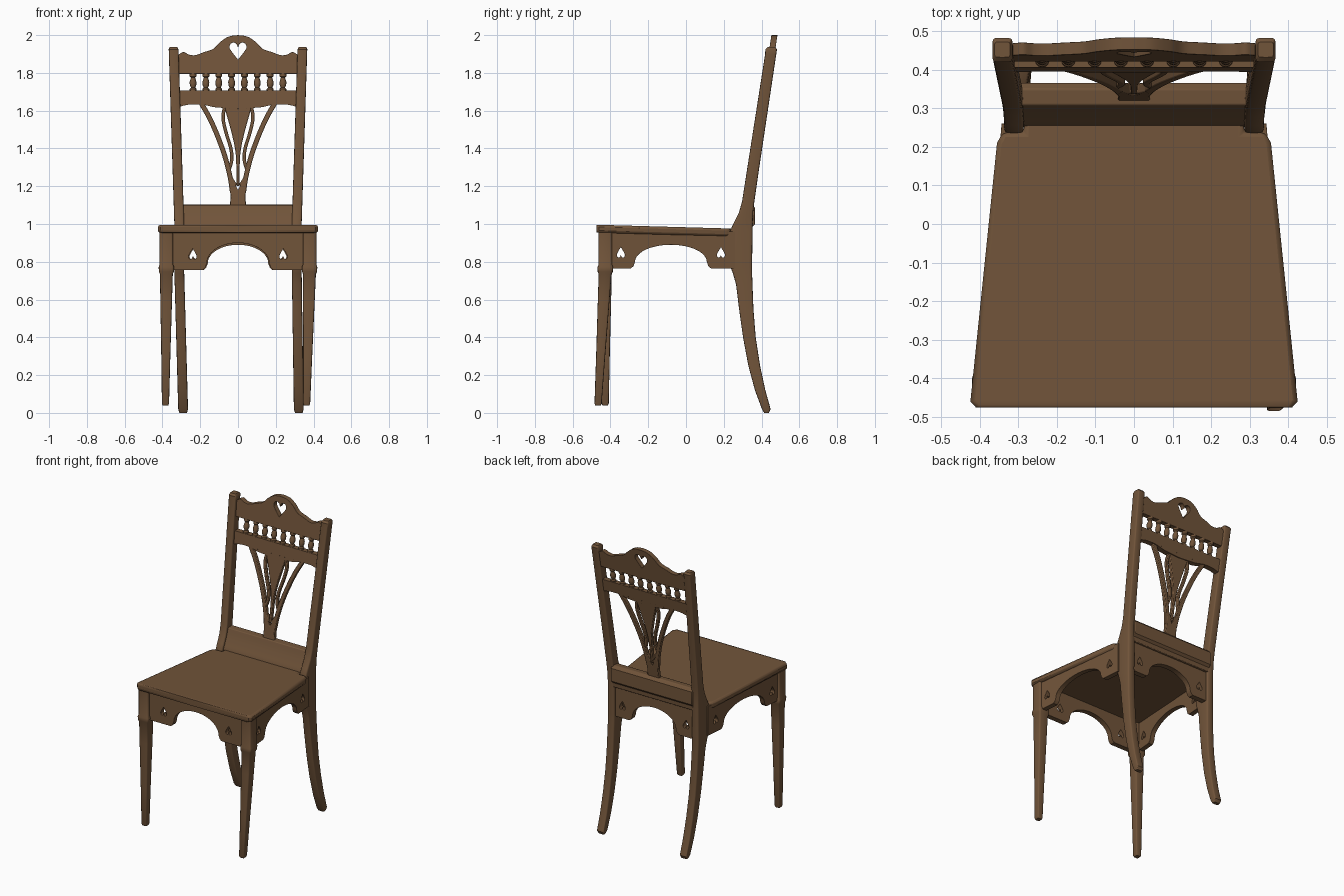
import bpy, bmesh, math
from mathutils import Vector

if "Cube" in bpy.data.objects:
    bpy.data.objects.remove(bpy.data.objects["Cube"])

# One wood colour
wood = bpy.data.materials.new("brown wood")
wood.use_nodes = True
colour = (0.165, 0.089, 0.042, 1)
wood.diffuse_color = colour
bsdf = next(n for n in wood.node_tree.nodes if n.type == 'BSDF_PRINCIPLED')
bsdf.inputs["Base Color"].default_value = colour
bsdf.inputs["Roughness"].default_value = 0.6


def finish(name, mesh, bevel=0):
    """Clean the mesh, link it, then soften its edges and shading."""
    bm = bmesh.new()
    bm.from_mesh(mesh)
    bmesh.ops.remove_doubles(bm, verts=bm.verts, dist=0.0002)
    bmesh.ops.recalc_face_normals(bm, faces=bm.faces)
    bm.to_mesh(mesh)
    bm.free()
    mesh.name = name
    mesh.materials.clear()
    mesh.materials.append(wood)
    obj = bpy.data.objects.new(name, mesh)
    bpy.context.collection.objects.link(obj)
    bpy.ops.object.select_all(action='DESELECT')
    obj.select_set(True)
    bpy.context.view_layer.objects.active = obj
    bpy.ops.object.shade_smooth_by_angle(angle=math.radians(35))
    if bevel:
        mod = obj.modifiers.new("soft edges", 'BEVEL')
        mod.width = bevel
        mod.segments = 2
        mod.limit_method = 'ANGLE'
        mod.angle_limit = math.radians(50)
    return obj


def panel(name, loops, thick, place, bevel=0.004):
    """Cut a board from closed 2D loops (first is the rim, others are holes)."""
    curve = bpy.data.curves.new(name, 'CURVE')
    curve.dimensions = '2D'
    curve.fill_mode = 'BOTH'
    curve.extrude = thick / 2
    for loop in loops:
        spline = curve.splines.new('POLY')
        spline.points.add(len(loop) - 1)
        spline.use_cyclic_u = True
        for point, (u, v) in zip(spline.points, loop):
            point.co = (u, v, 0, 1)
    temp = bpy.data.objects.new(name + "_temp", curve)
    bpy.context.collection.objects.link(temp)
    graph = bpy.context.evaluated_depsgraph_get()
    mesh = bpy.data.meshes.new_from_object(temp.evaluated_get(graph))
    bpy.data.objects.remove(temp)
    for v in mesh.vertices:
        v.co = Vector(place(*v.co))
    return finish(name, mesh, bevel)


def loft(name, rings, power=0.3, sides=20):
    """Skin rings of (x, y, z, half width, half depth); low power is squarer."""
    def soft(c):
        return math.copysign(abs(c) ** power, c) if abs(c) > 1e-6 else 0
    bm = bmesh.new()
    rows = []
    for x, y, z, hx, hy in rings:
        angles = [2 * math.pi * i / sides for i in range(sides)]
        rows.append([bm.verts.new((x + hx * soft(math.cos(a)),
                                   y + hy * soft(math.sin(a)), z)) for a in angles])
    for low, high in zip(rows, rows[1:]):
        for i in range(sides):
            j = (i + 1) % sides
            bm.faces.new((low[i], low[j], high[j], high[i]))
    bm.faces.new(rows[0])
    bm.faces.new(rows[-1])
    mesh = bpy.data.meshes.new(name)
    bm.to_mesh(mesh)
    bm.free()
    return finish(name, mesh)


def smooth(points, steps=5):
    """Catmull-Rom path through the points."""
    p = [Vector(q) for q in points]
    p = [2 * p[0] - p[1]] + p + [2 * p[-1] - p[-2]]
    out = []
    for a, b, c, d in zip(p, p[1:], p[2:], p[3:]):
        for i in range(steps):
            t = i / steps
            out.append(0.5 * (2 * b + (c - a) * t + (2 * a - 5 * b + 4 * c - d) * t * t
                              + (3 * b - a - 3 * c + d) * t ** 3))
    return out + [p[-2]]


def mirrored(half):
    """Close a right-hand half outline with its mirror image."""
    half = [tuple(q) for q in half]
    return half + [(-x, z) for x, z in reversed(half) if abs(x) > 1e-4]


def ribbon(points, width):
    path = smooth(points)
    left, right = [], []
    for i, p in enumerate(path):
        d = (path[min(i + 1, len(path) - 1)] - path[max(i - 1, 0)]).normalized()
        n = Vector((-d.y, d.x)) * width / 2
        left.append(p + n)
        right.append(p - n)
    return left + right[::-1]


def heart(cx, cz, w, h):
    half = smooth([(0, -.5), (.3, -.12), (.5, .2), (.42, .45), (.22, .5), (.07, .4), (0, .2)], 3)
    return [(cx + x * w, cz + z * h) for x, z in mirrored(half)]


def apron(start, end, middle, reach, low, top):
    """Skirt outline with an arch, plus a small upturned heart at each end."""
    rim = [(start, .96), (start, low), (middle - reach - .022, low), (middle - reach - .008, low + .012)]
    for i in range(25):
        a = math.pi * (1 - i / 24)
        rim.append((middle + reach * math.cos(a), low + .035 + (top - low - .035) * math.sin(a)))
    rim += [(middle + reach + .008, low + .012), (middle + reach + .022, low), (end, low), (end, .96)]
    holes = [heart(middle + s * (reach + .075), low + .085, .042, -.055) for s in (-1, 1)]
    return [rim] + holes


def leaning(u, v, w):
    """Place a board on the reclining plane of the back."""
    return (u, .333 + (v - 1.1) * .15 + w, v)


# Seat board, notched around the rear posts
half_seat = [(0, -.475), (.41, -.475), (.424, -.46), (.355, .21), (.34, .237), (.285, .237), (.285, .3), (0, .3)]
panel("seat", [mirrored(half_seat)], .042,
      lambda u, v, w: (u, v, .975 - .028 * (v + .475) + w), .012)

# Aprons under the seat
panel("front_apron", apron(-.36, .36, 0, .165, .757, .9), .034, lambda u, v, w: (u, -.425 + w, v))
panel("back_apron", apron(-.3, .3, 0, .16, .757, .89), .036, lambda u, v, w: (u, .318 + w, v))
for side, word in ((1, "left"), (-1, "right")):
    panel(word + "_apron", apron(-.42, .26, -.08, .19, .765, .89), .032,
          lambda u, v, w: (side * (.35 - .088 * u) + w, u, v))

# Front legs: square block, collar and tapered shaft
leg = [(.04, .015), (.05, .019), (.3, .024), (.6, .031), (.735, .034), (.748, .04),
       (.772, .041), (.785, .036), (.955, .036)]
for side, word, foot_x, foot_y in ((1, "left", .363, -.466), (-1, "right", -.384, -.428)):
    rings = []
    for z, r in leg:
        t = max(0, (.76 - z) / .72)
        rings.append((side * .379 * (1 - t) + foot_x * t, -.427 * (1 - t) + foot_y * t, z, r, r))
    loft("front_leg_" + word, rings)

# Rear legs sweep up into the back posts: height, front edge, rear edge
post = [(0, .414, .438), (.02, .402, .448), (.12, .365, .42), (.25, .33, .392), (.4, .302, .369),
        (.55, .281, .357), (.68, .265, .352), (.74, .248, .35), (.77, .236, .35), (.97, .236, .352),
        (1.01, .255, .353), (1.06, .28, .355), (1.12, .297, .362), (1.3, .325, .388),
        (1.9, .419, .478), (1.925, .42, .482), (1.937, .432, .472)]
for side, word, foot_x in ((1, "left", .322), (-1, "right", -.29)):
    rings = []
    for z, front, back in post:
        t = max(0, 1 - z / .75)
        x = side * (.311 + .03 * max(0, z - 1) / .93) * (1 - t) + foot_x * t
        hx = .02 if z in (0, 1.937) else .026
        rings.append((x, (front + back) / 2, z, hx, (back - front) / 2))
    loft("back_post_" + word, rings)

# Coved rail behind the seat
cove = smooth([(.25, .955), (.258, .985), (.275, 1.02), (.293, 1.06), (.308, 1.1)], 4)
cove += [(.35, 1.103), (.366, 1.085), (.366, 1.0), (.352, .985), (.35, .955)]
panel("lower_back_rail", [cove], .6, lambda u, v, w: (w, u, v))

# Crest rail with a heart opening
top_edge = smooth([(0, 2), (.05, 1.992), (.095, 1.963), (.13, 1.928), (.18, 1.91),
                   (.225, 1.894), (.26, 1.897), (.29, 1.91), (.325, 1.89)])
panel("crest_rail", [mirrored(top_edge + [(.325, 1.795)]), heart(0, 1.915, .09, .09)], .032, leaning, .008)

# Middle rail with a shaped lower edge
low_edge = smooth([(.32, 1.618), (.26, 1.632), (.19, 1.632), (.12, 1.618), (0, 1.61)])
panel("middle_rail", [mirrored([(0, 1.706), (.32, 1.706)] + low_edge)], .036, leaning, .006)

# Row of turned spindles
turning = [(1.7, .018), (1.715, .018), (1.722, .011), (1.735, .017), (1.752, .018),
           (1.775, .011), (1.782, .018), (1.8, .018)]
for i in range(8):
    x = (i - 3.5) * .068
    loft("spindle_%d" % (i + 1), [(*leaning(x, z, 0)[:2], z, r, r) for z, r in turning], 1, 12)

# Openwork splat: pierced foot, vase stem, inner strands and spreading arms
foot = [(0, 1.09), (.042, 1.09), (.04, 1.15), (.045, 1.22), (.03, 1.25), (.01, 1.215), (0, 1.215)]
panel("splat_foot", [mirrored(foot), [(-.013, 1.207), (.013, 1.207), (0, 1.18)]], .026, leaning)
stem = smooth([(.075, 1.63), (.058, 1.57), (.036, 1.49), (.018, 1.41), (.01, 1.34), (.008, 1.2)])
panel("splat_stem", [mirrored(stem)], .024, leaning)
arm = [(.03, 1.17), (.042, 1.25), (.07, 1.36), (.11, 1.47), (.15, 1.56), (.195, 1.64)]
strand = [(.07, 1.625), (.079, 1.56), (.062, 1.48), (.038, 1.4), (.033, 1.34), (.05, 1.28)]
for side, word in ((1, "left"), (-1, "right")):
    panel("splat_arm_" + word, [ribbon([(side * x, z) for x, z in arm], .026)], .025, leaning)
    panel("splat_strand_" + word, [ribbon([(side * x, z) for x, z in strand], .018)], .022, leaning)
